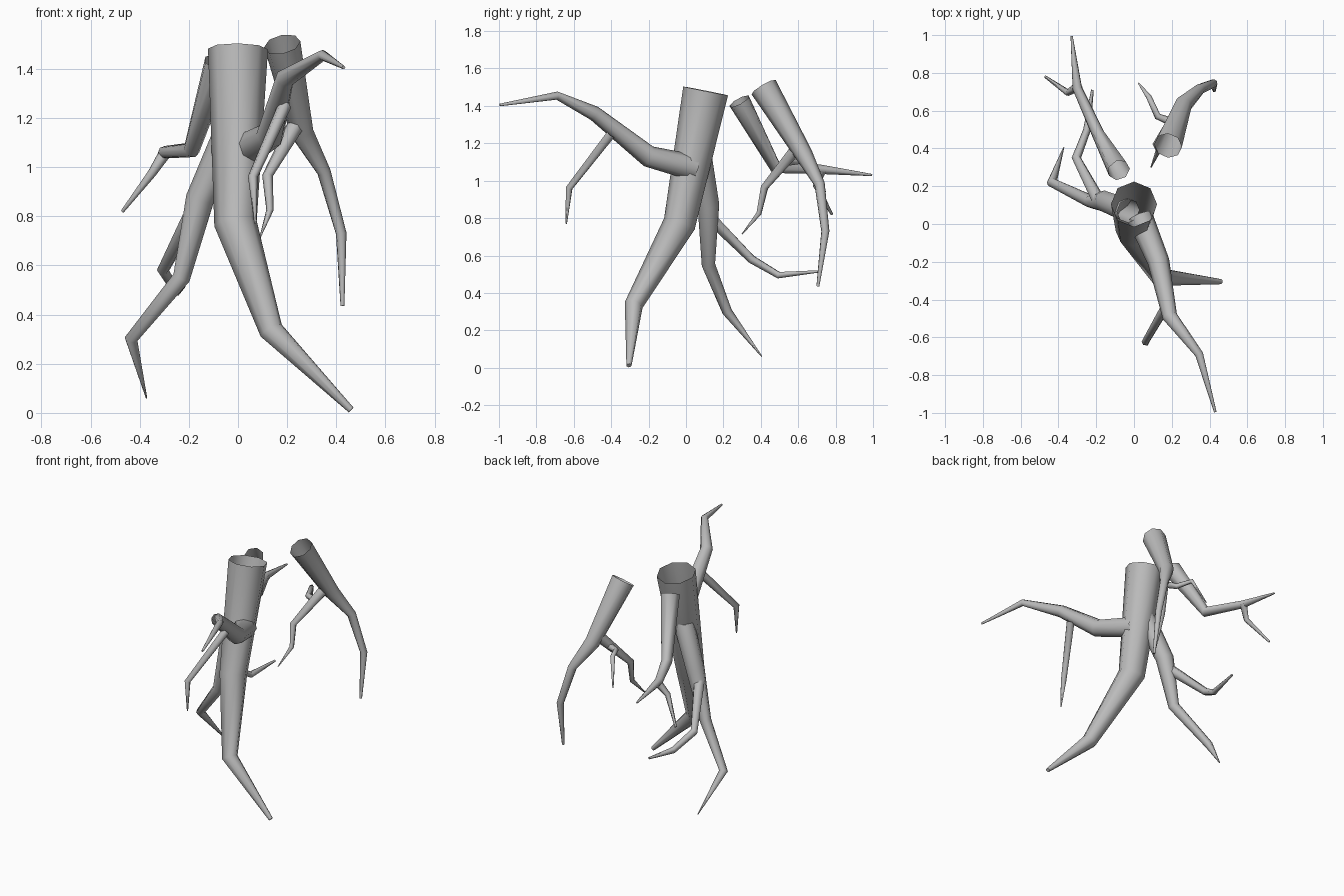
import bpy, bmesh, math
from mathutils import Vector

if "Cube" in bpy.data.objects:
    bpy.data.objects.remove(bpy.data.objects["Cube"])

grey = bpy.data.materials.new("root_grey")
grey.diffuse_color = (0.5, 0.5, 0.5, 1)
grey.use_nodes = True
grey.node_tree.nodes["Principled BSDF"].inputs["Base Color"].default_value = grey.diffuse_color


def root(name, sides, pts):
    """Tapered tube through (x, y, z, radius) points: open start, closed tip."""
    P = [Vector(p[:3]) for p in pts]
    bm = bmesh.new()
    rings, u = [], Vector((1, 0, 0))
    for i, p in enumerate(P):
        a = (p - P[i - 1]).normalized() if i else (P[1] - p).normalized()
        b = (P[i + 1] - p).normalized() if i < len(P) - 1 else a
        t = (a + b).normalized()
        u = (u - t * u.dot(t)).normalized()      # carry the ring along without twist
        v = t.cross(u)
        r = pts[i][3]
        rings.append([bm.verts.new(p + r * (u * math.cos(k) + v * math.sin(k)))
                      for k in (2 * math.pi * j / sides for j in range(sides))])
    for lo, hi in zip(rings, rings[1:]):
        for j in range(sides):
            k = (j + 1) % sides
            bm.faces.new((lo[j], lo[k], hi[k], hi[j]))
    bm.faces.new(rings[-1])
    me = bpy.data.meshes.new(name)
    bm.to_mesh(me)
    bm.free()
    me.materials.append(grey)
    ob = bpy.data.objects.new(name, me)
    bpy.context.collection.objects.link(ob)
    bpy.ops.object.select_all(action='DESELECT')
    ob.select_set(True)
    bpy.context.view_layer.objects.active = ob
    bpy.ops.object.shade_smooth_by_angle(angle=math.radians(62))


# Main root and the roots that leave it
root("main_root", 8, [(0, .105, 1.48, .122), (-.01, -.035, .77, .087),
                      (.135, -.28, .335, .05), (.46, -.305, .012, .014)])
root("left_root", 8, [(-.03, .07, 1.15, .065), (-.155, .12, .87, .058),
                      (-.23, .12, .55, .036), (-.435, .22, .30, .027), (-.372, .405, .06, .003)])
root("left_root_shoot", 6, [(-.19, .13, .80, .036), (-.305, .35, .58, .025),
                            (-.25, .495, .495, .02), (-.22, .71, .515, .007)])
root("front_root", 8, [(.03, .04, 1.07, .07), (.13, -.2, 1.13, .058), (.19, -.49, 1.36, .04),
                       (.345, -.69, 1.455, .022), (.43, -.995, 1.405, .007)])
root("front_root_shoot", 6, [(.19, -.40, 1.25, .028), (.06, -.625, .96, .02),
                             (.07, -.64, .77, .004)])

# Separate root at back right
root("back_right_root", 8, [(.18, .415, 1.5, .075), (.26, .63, 1.14, .048),
                            (.35, .715, .98, .028), (.42, .745, .73, .022), (.425, .705, .435, .008)])
root("back_right_shoot", 6, [(.235, .59, 1.17, .036), (.12, .42, .965, .022),
                             (.13, .39, .825, .015), (.09, .30, .715, .003)])
root("back_right_twig", 6, [(.20, .54, 1.10, .022), (.125, .57, 1.10, .018),
                            (.08, .67, 1.11, .015), (.025, .745, .94, .004)])

# Separate root at back left
root("back_left_root", 7, [(-.08, .285, 1.425, .06), (-.19, .48, 1.07, .035),
                           (-.30, .72, 1.06, .026), (-.33, .995, 1.03, .006)])
root("back_left_shoot", 6, [(-.295, .73, 1.06, .026), (-.35, .695, .975, .018),
                            (-.47, .78, .82, .007)])
